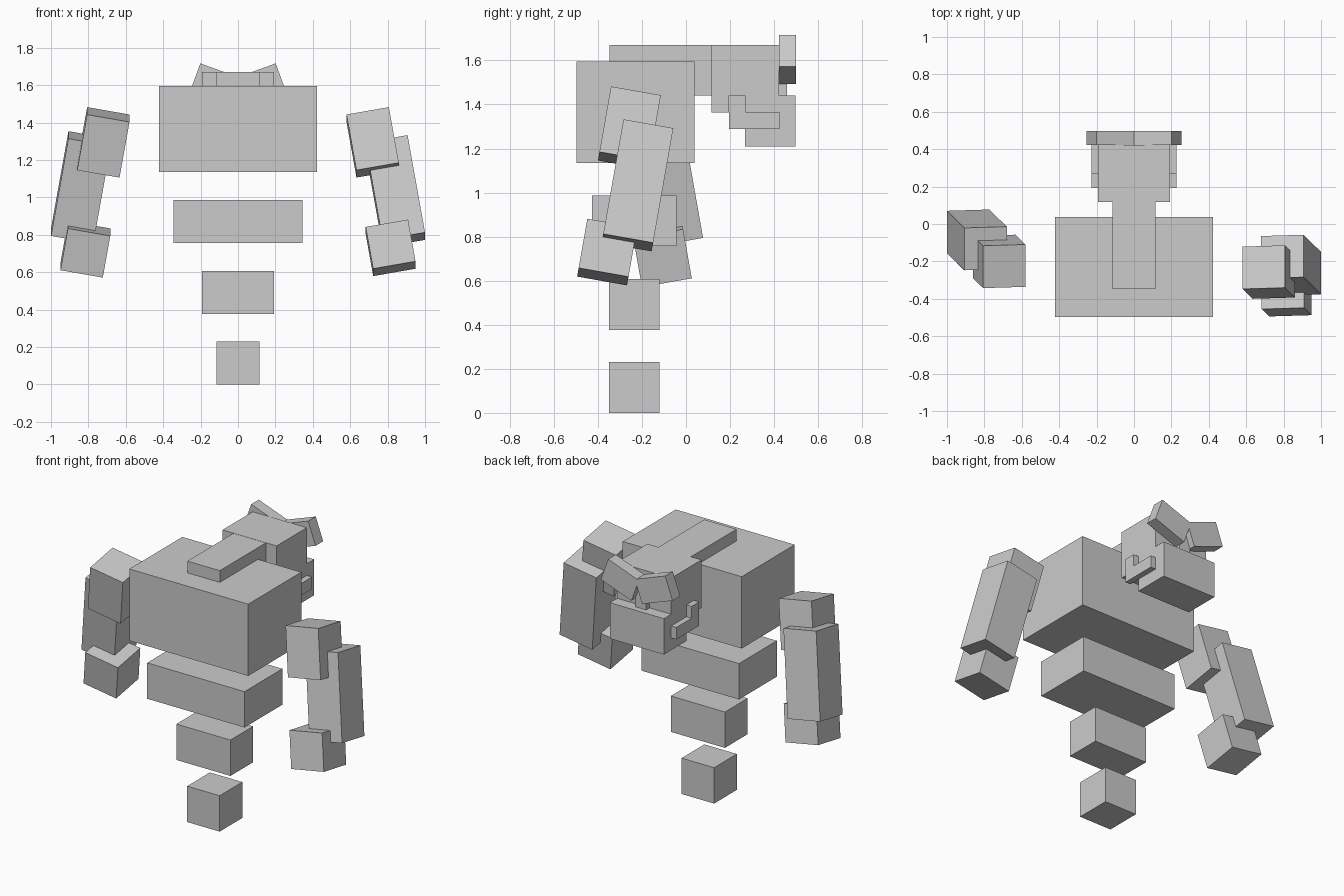
import bpy
from math import radians
from mathutils import Euler, Matrix

if "Cube" in bpy.data.objects:
    bpy.data.objects.remove(bpy.data.objects["Cube"], do_unlink=True)

U = 0.0766  # one block cell; most parts are whole numbers of cells

stone = bpy.data.materials.new("plain_grey")
stone.use_nodes = True
GREY = (0.6, 0.6, 0.6, 1)
stone.diffuse_color = GREY
stone.node_tree.nodes["Principled BSDF"].inputs["Base Color"].default_value = GREY


def block(name, center, cells, pitch=0, roll=0):
    """Box of whole cells, rolled about y and then pitched about x."""
    bpy.ops.mesh.primitive_cube_add(size=1)
    ob = bpy.context.object
    ob.name = name
    turn = Euler((radians(pitch), 0, 0)).to_matrix() @ Euler((0, radians(roll), 0)).to_matrix()
    size = Matrix.Diagonal([c * U for c in cells]).to_4x4()
    ob.data.transform(turn.to_4x4() @ size)
    ob.location = center
    ob.data.materials.append(stone)
    return ob


# Floating spine, tapering downwards
block("chest", (0, -0.23, 1.365), (11, 7, 6))
block("waist", (0, -0.235, 0.872), (9, 5, 3))
block("hips", (0, -0.235, 0.492), (5, 3, 3))
block("tail_block", (0, -0.235, 0.115), (3, 3, 3))

# Neck and head
block("neck", (0, -0.08, 1.555), (3, 7, 3))
block("head", (0, 0.27, 1.518), (5, 4, 4))
block("nose", (0, 0.42, 1.48), (1, 1, 3))
block("jaw", (0, 0.382, 1.325), (5, 3, 3))

# Paired head details: slanted brows and stepped jaw hinges
for side, s in (("left", 1), ("right", -1)):
    block(side + "_brow", (s * 0.12, 0.46, 1.605), (3, 1, 2), roll=-20 * s)
    block(side + "_hinge_bar", (s * 0.209, 0.309, 1.327), (0.5, 3, 1))
    block(side + "_hinge_post", (s * 0.209, 0.231, 1.403), (0.5, 1, 1))

# Arms, splayed outwards and swinging in opposite directions
ARMS = {
    "left": (1, -10, (-0.257, 1.294), (-0.22, 1.033), (-0.358, 0.73)),
    "right": (-1, 10, (-0.2, 1.294), (-0.085, 1.054), (-0.11, 0.722)),
}
for side, (s, pitch, upper, fore, hand) in ARMS.items():
    block(side + "_upper_arm", (s * 0.72, *upper), (3, 3, 4), pitch, -10 * s)
    block(side + "_forearm", (s * 0.84, *fore), (3, 3, 7), pitch, -10 * s)
    block(side + "_hand", (s * 0.816, *hand), (3, 3, 3), pitch, -10 * s)
